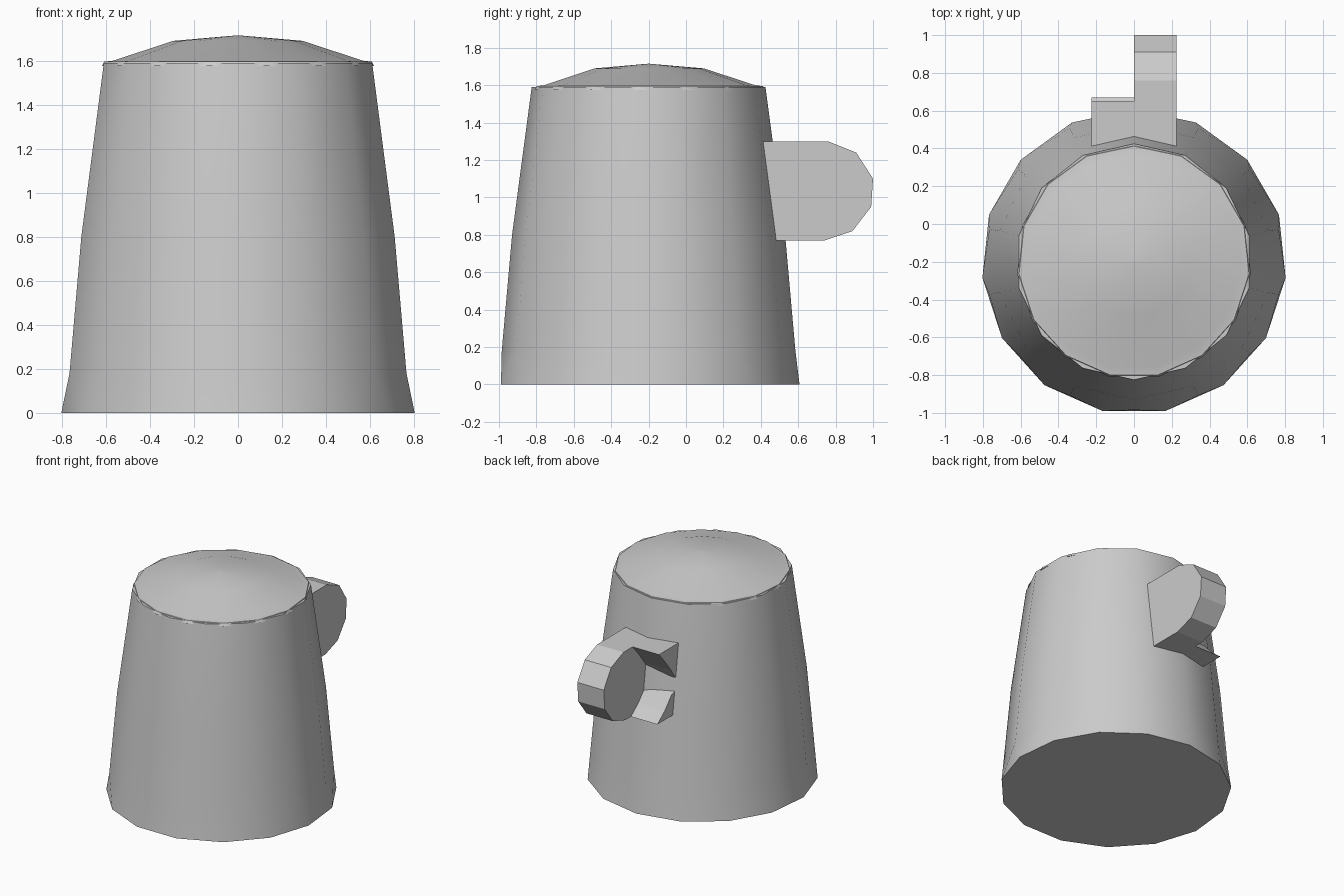
import bpy, bmesh, math

if "Cube" in bpy.data.objects:
    bpy.data.objects.remove(bpy.data.objects["Cube"])

grey = bpy.data.materials.new("plain_grey")
grey.use_nodes = True
COLOUR = (0.6, 0.6, 0.6, 1)
grey.diffuse_color = COLOUR
grey.node_tree.nodes["Principled BSDF"].inputs["Base Color"].default_value = COLOUR

AXIS_Y = -0.2


def finish(name, bm, smooth):
    bmesh.ops.recalc_face_normals(bm, faces=bm.faces)
    mesh = bpy.data.meshes.new(name)
    bm.to_mesh(mesh)
    bm.free()
    mesh.materials.append(grey)
    obj = bpy.data.objects.new(name, mesh)
    bpy.context.collection.objects.link(obj)
    if smooth:
        bpy.ops.object.select_all(action='DESELECT')
        obj.select_set(True)
        bpy.context.view_layer.objects.active = obj
        bpy.ops.object.shade_smooth_by_angle(angle=math.radians(35))
    return obj


def lathe(name, rings):
    """Loft rings of (sides, radius, height); cap both ends."""
    bm = bmesh.new()
    loops = []
    for sides, radius, z in rings:
        verts = []
        for i in range(sides):
            a = math.pi / 2 + math.tau * i / sides
            verts.append(bm.verts.new((radius * math.cos(a), AXIS_Y + radius * math.sin(a), z)))
        loops.append([bm.edges.new((verts[i - 1], verts[i])) for i in range(sides)])
    for low, high in zip(loops, loops[1:]):
        bmesh.ops.bridge_loops(bm, edges=low + high)
    for loop in (loops[0], loops[-1]):
        bmesh.ops.contextual_create(bm, geom=loop)
    return finish(name, bm, True)


def slab(name, profile, x0, x1):
    """Extrude a side profile of (y, z) points across x."""
    bm = bmesh.new()
    face = bm.faces.new([bm.verts.new((x0, y, z)) for y, z in profile])
    out = bmesh.ops.extrude_face_region(bm, geom=[face], use_keep_orig=True)
    for v in out["geom"]:
        if isinstance(v, bmesh.types.BMVert):
            v.co.x = x1
    return finish(name, bm, False)


# Tapered body, with a foot that has one more side than the wall
lathe("body", [(15, 0.807, 0), (14, 0.785, 0.18), (14, 0.73, 0.8), (14, 0.625, 1.59)])

# Shallow domed lid sitting in the rim
lathe("lid", [(15, 0.622, 1.575), (15, 0.612, 1.595), (15, 0.57, 1.6),
              (15, 0.295, 1.69), (15, 0.004, 1.715)])

# Rounded grip plate on one half of the handle
grip = [(0.41, 1.3), (0.76, 1.3), (0.91, 1.24), (1.0, 1.1), (0.99, 0.95),
        (0.89, 0.82), (0.74, 0.77), (0.48, 0.77)]
slab("handle_grip", grip, 0, 0.225)

# Scooped brackets on the other half
upper = [(0.41, 1.3), (0.65, 1.3), (0.58, 1.22), (0.5, 1.12), (0.455, 1.05), (0.42, 1.05)]
lower = [(0.48, 0.77), (0.67, 0.77), (0.58, 0.84), (0.5, 0.93), (0.45, 0.95)]
slab("handle_upper_bracket", upper, -0.225, 0)
slab("handle_lower_bracket", lower, -0.225, 0)
